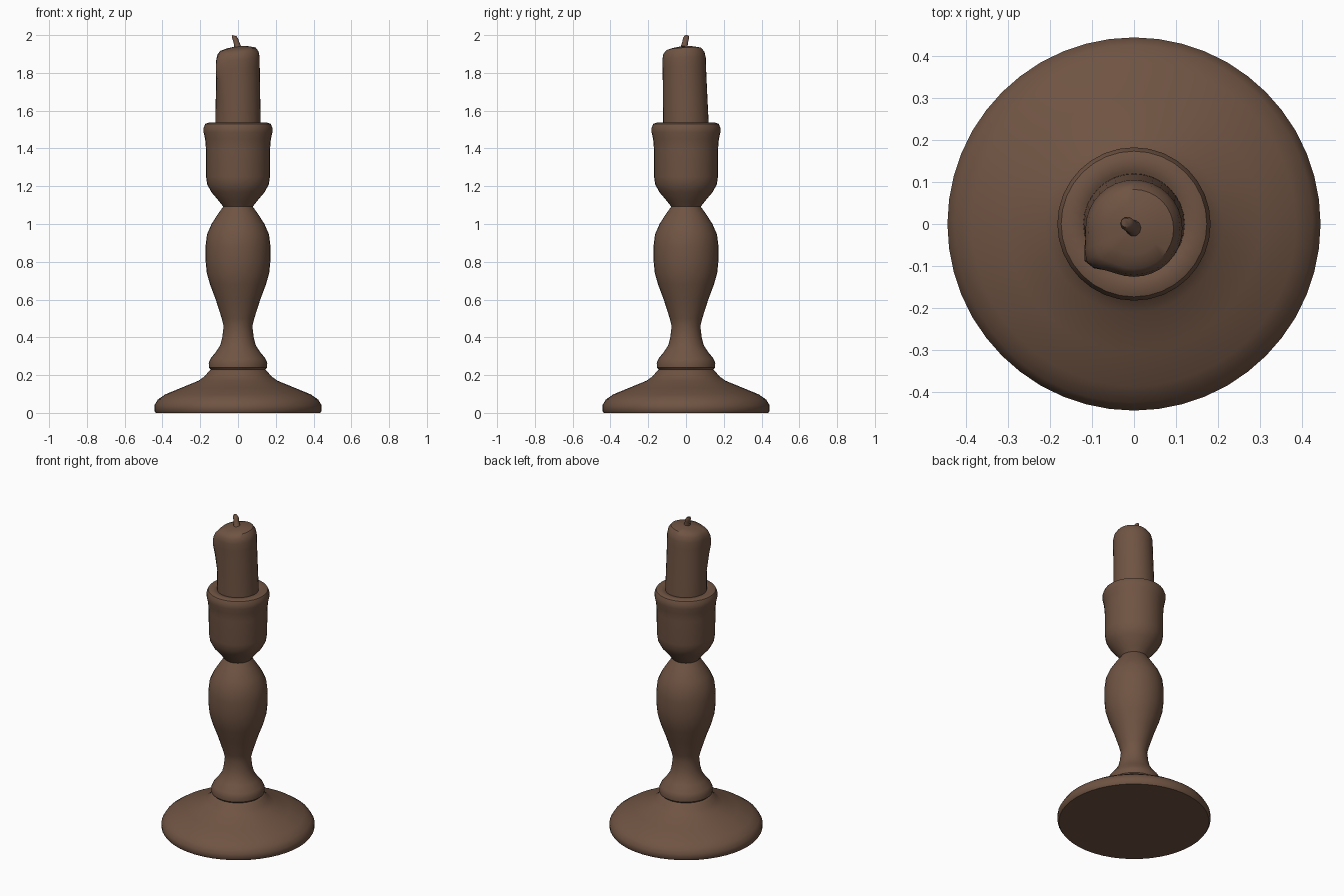
import bpy, bmesh, math
from mathutils import Vector

brown = bpy.data.materials.new("dark_brown")
brown.diffuse_color = (0.16, 0.088, 0.056, 1)


def lathe(name, profile, sides, adjust=None, angle=40):
    """Revolve (radius, z) pairs around z, closing both ends with a face."""
    bm = bmesh.new()
    rings = []
    for r, z in profile:
        ring = []
        for i in range(sides):
            a = 2 * math.pi * i / sides
            p = Vector((r * math.cos(a), r * math.sin(a), z))
            ring.append(bm.verts.new(adjust(p, a) if adjust else p))
        rings.append(ring)
    for lo, hi in zip(rings, rings[1:]):
        for i in range(sides):
            j = (i + 1) % sides
            bm.faces.new((lo[i], lo[j], hi[j], hi[i]))
    bm.faces.new(rings[0][::-1])
    bm.faces.new(rings[-1])
    me = bpy.data.meshes.new(name)
    bm.to_mesh(me)
    bm.free()
    me.materials.append(brown)
    ob = bpy.data.objects.new(name, me)
    bpy.context.collection.objects.link(ob)
    bpy.ops.object.select_all(action='DESELECT')
    ob.select_set(True)
    bpy.context.view_layer.objects.active = ob
    bpy.ops.object.shade_smooth_by_angle(angle=math.radians(angle))
    return ob


# Wide round foot
lathe("base", [(0.435, 0), (0.443, 0.012), (0.443, 0.04), (0.425, 0.07),
               (0.385, 0.098), (0.30, 0.133), (0.21, 0.17), (0.175, 0.195),
               (0.155, 0.22), (0.14, 0.232)], 48)

# Turned stem: lower collar, neck, bulb and waist
lathe("stem", [(0.142, 0.228), (0.154, 0.24), (0.155, 0.265), (0.145, 0.288),
               (0.115, 0.325), (0.093, 0.36), (0.083, 0.40), (0.076, 0.46),
               (0.086, 0.50), (0.118, 0.60), (0.148, 0.68), (0.165, 0.74),
               (0.172, 0.81), (0.172, 0.88), (0.164, 0.945), (0.14, 1.0),
               (0.105, 1.055), (0.078, 1.092)], 32)

# Cup with a rounded lip
lathe("cup", [(0.076, 1.09), (0.10, 1.12), (0.142, 1.17), (0.163, 1.21),
              (0.169, 1.25), (0.17, 1.40), (0.174, 1.45), (0.182, 1.485),
              (0.182, 1.51), (0.173, 1.53), (0.155, 1.537), (0.125, 1.533),
              (0.115, 1.525)], 32)


# Candle, leaning slightly forward, with a wax drip at the front left
def melt(p, a):
    t = max(0, (p.z - 1.52) / 0.41)
    d = math.atan2(math.sin(a - 3.78), math.cos(a - 3.78))
    drip = math.exp(-(d / 0.28) ** 2) * max(0, 1 - abs(p.z - 1.84) / 0.16)
    r = math.hypot(p.x, p.y)
    k = 1 + 0.25 * drip
    return Vector((p.x * k, p.y * k - 0.012 * t,
                   p.z - 0.012 * math.cos(d) * t * t * min(1, r / 0.1)))


lathe("candle", [(0.121, 1.50), (0.12, 1.56), (0.118, 1.65), (0.116, 1.76),
                 (0.115, 1.83), (0.115, 1.875), (0.109, 1.905),
                 (0.094, 1.925), (0.06, 1.934), (0.02, 1.94)], 32, melt)


# Bent wick
def bend(p, a):
    t = (p.z - 1.92) / 0.08
    return p + Vector((0.006 - 0.027 * t, -0.014 + 0.018 * t, -0.25 * p.x * t))


lathe("wick", [(0.024, 1.92), (0.018, 1.945), (0.016, 1.965),
               (0.017, 1.985), (0.011, 1.997)], 10, bend, 50)
